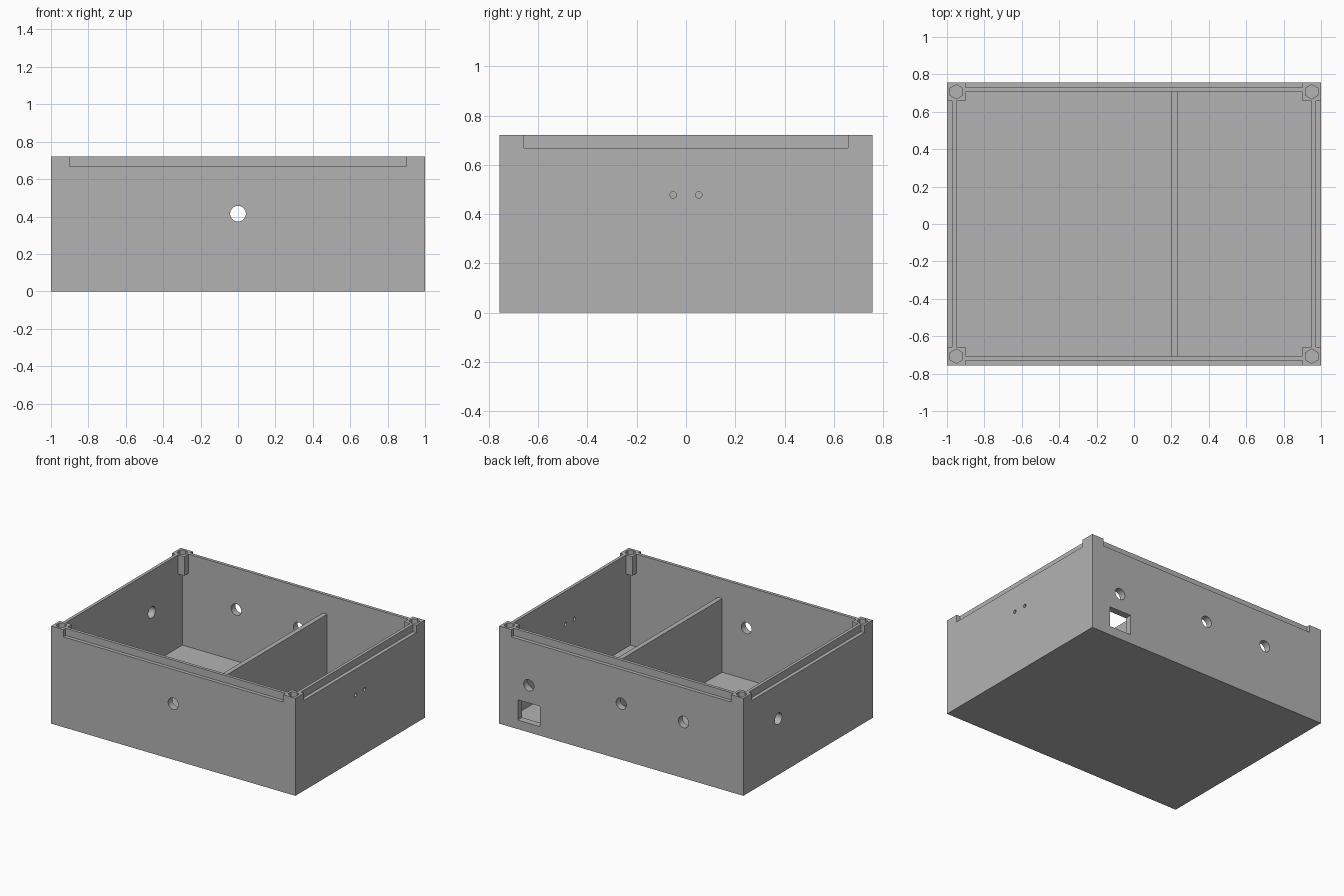
import bpy
import math
from mathutils import Matrix

W, D, H = 1.0, 0.757, 0.722          # half width, half depth, height
WALL, FLOOR, POST, LEDGE = 0.05, 0.035, 0.1, 0.027
POST_Z = 0.58                        # underside of posts, top of divider

if "Cube" in bpy.data.objects:
    bpy.data.objects.remove(bpy.data.objects["Cube"], do_unlink=True)

grey = bpy.data.materials.new("plain_grey")
grey.use_nodes = True
colour = (0.45, 0.45, 0.45, 1)
grey.diffuse_color = colour
grey.node_tree.nodes["Principled BSDF"].inputs["Base Color"].default_value = colour


def box(name, x, y, z):
    """Box spanning the given (low, high) ranges."""
    bpy.ops.mesh.primitive_cube_add(size=1)
    ob = bpy.context.object
    ob.name = name
    spans = (x, y, z)
    size = Matrix.Diagonal([b - a for a, b in spans] + [1])
    ob.data.transform(Matrix.Translation([(a + b) / 2 for a, b in spans]) @ size)
    ob.data.materials.append(grey)
    return ob


def rod(name, centre, radius, length, axis, sides=32):
    """Prism along the given axis, used as a hole cutter."""
    bpy.ops.mesh.primitive_cylinder_add(vertices=sides, radius=radius, depth=length)
    ob = bpy.context.object
    ob.name = name
    turn = {"x": Matrix.Rotation(math.pi / 2, 4, "Y"),
            "y": Matrix.Rotation(math.pi / 2, 4, "X"),
            "z": Matrix.Identity(4)}[axis]
    ob.data.transform(Matrix.Translation(centre) @ turn)
    ob.data.materials.append(grey)
    return ob


def combine(target, tool, operation):
    """Apply a boolean and remove the tool."""
    tool.hide_render = True
    mod = target.modifiers.new("shape", "BOOLEAN")
    mod.operation, mod.solver, mod.object = operation, "EXACT", tool
    bpy.context.view_layer.objects.active = target
    bpy.ops.object.modifier_apply(modifier=mod.name)
    bpy.data.objects.remove(tool, do_unlink=True)


# Open box with floor and four walls
body = box("enclosure_body", (-W, W), (-D, D), (0, H))
combine(body, box("cavity", (WALL - W, W - WALL), (WALL - D, D - WALL), (FLOOR, 1)), "DIFFERENCE")

# Corner posts and the outer ledge around the rim
for s in (-1, 1):
    for t in (-1, 1):
        x = sorted((s * (W - POST), s * (W - WALL / 2)))
        y = sorted((t * (D - POST), t * (D - WALL / 2)))
        combine(body, box("post", x, y, (POST_Z, H)), "UNION")
    x = sorted((s * (W - LEDGE), s * (W + LEDGE)))
    y = sorted((s * (D - LEDGE), s * (D + LEDGE)))
    combine(body, box("ledge", (POST - W, W - POST), y, (0.668, 1)), "DIFFERENCE")
    combine(body, box("ledge", x, (POST - D, D - POST), (0.668, 1)), "DIFFERENCE")

# Hexagonal nut pockets in the corners
for s in (-1, 1):
    for t in (-1, 1):
        pocket = rod("pocket", (s * (W - WALL), t * (D - WALL), H), 0.038, 0.2, "z", 6)
        combine(body, pocket, "DIFFERENCE")

# Round holes: (centre, radius, axis)
holes = [
    ((0, -D, 0.415), 0.042, "y"),
    ((0, D, 0.415), 0.042, "y"),
    ((-0.51, D, 0.415), 0.042, "y"),
    ((0.757, D, 0.348), 0.042, "y"),
    ((-W, 0.348, 0.415), 0.042, "x"),
    ((W, -0.052, 0.478), 0.013, "x"),
    ((W, 0.052, 0.478), 0.013, "x"),
]
for centre, radius, axis in holes:
    combine(body, rod("hole", centre, radius, 0.2, axis), "DIFFERENCE")

# Rectangular socket opening in the back wall
combine(body, box("socket", (0.665, 0.847), (D - 0.1, D + 0.1), (0.067, 0.217)), "DIFFERENCE")

# Inner divider
box("divider", (0.2, 0.235), (WALL - D, D - WALL), (FLOOR, POST_Z))

bpy.ops.object.select_all(action="DESELECT")
body.select_set(True)
bpy.context.view_layer.objects.active = body
bpy.ops.object.shade_smooth_by_angle(angle=math.radians(30))
